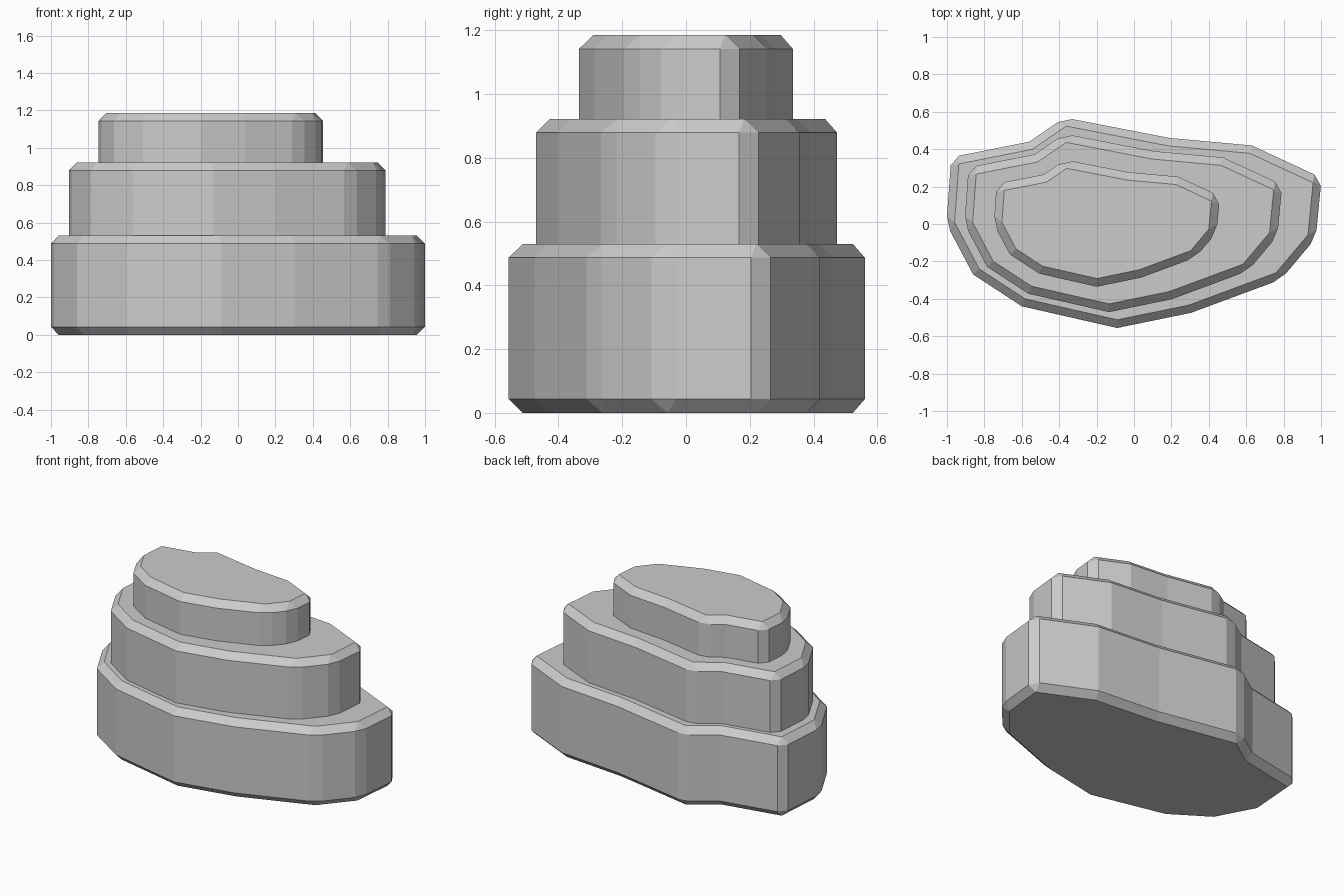
import bpy
import bmesh
import math

if "Cube" in bpy.data.objects:
    bpy.data.objects.remove(bpy.data.objects["Cube"])

# Irregular stone outline (before chamfering), counter-clockwise from the left
OUTLINE = [(-1.003, 0.0), (-0.86, -0.27), (-0.6, -0.44), (-0.09, -0.556),
           (0.305, -0.475), (0.785, -0.297), (0.972, -0.075), (1.003, 0.247),
           (0.63, 0.42), (0.19, 0.46), (-0.372, 0.569), (-0.56, 0.44),
           (-0.977, 0.357)]


def tier(name, scale, shift_x, z0, z1):
    """Extrude the scaled outline and chamfer its sharper edges."""
    bm = bmesh.new()
    verts = [bm.verts.new((x * scale + shift_x, y * scale, z0)) for x, y in OUTLINE]
    face = bm.faces.new(verts)
    ext = bmesh.ops.extrude_face_region(bm, geom=[face], use_keep_orig=True)
    top = [g for g in ext["geom"] if isinstance(g, bmesh.types.BMVert)]
    bmesh.ops.translate(bm, vec=(0, 0, z1 - z0), verts=top)
    bmesh.ops.recalc_face_normals(bm, faces=bm.faces)
    mesh = bpy.data.meshes.new(name)
    bm.to_mesh(mesh)
    bm.free()
    obj = bpy.data.objects.new(name, mesh)
    bpy.context.collection.objects.link(obj)
    bevel = obj.modifiers.new("chamfer", 'BEVEL')
    bevel.width = 0.043
    bevel.segments = 1
    bevel.limit_method = 'ANGLE'
    bevel.angle_limit = math.radians(29.4)
    return obj


# Three stacked rock layers; upper ones sink slightly into the layer below
tier("bottom_layer", 1.0, 0.0, 0.0, 0.53)
tier("middle_layer", 0.847, -0.057, 0.48, 0.922)
tier("top_layer", 0.603, -0.145, 0.87, 1.185)
